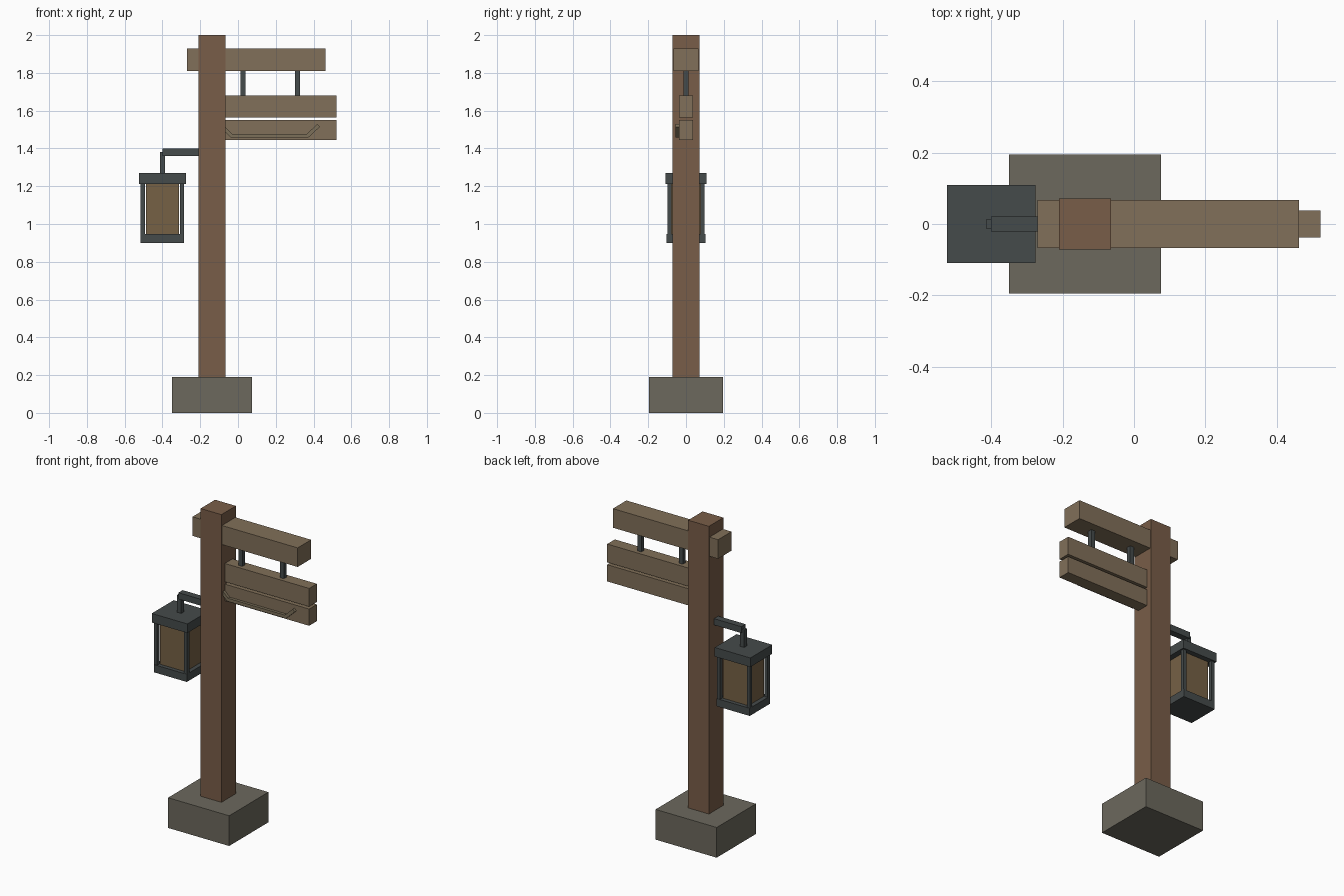
import bpy, bmesh
from mathutils import Vector

if "Cube" in bpy.data.objects:
    bpy.data.objects.remove(bpy.data.objects["Cube"])


def material(name, rgb):
    m = bpy.data.materials.new(name)
    m.diffuse_color = (*rgb, 1)
    m.use_nodes = True
    m.node_tree.nodes["Principled BSDF"].inputs["Base Color"].default_value = m.diffuse_color
    return m


POST = material("post_wood", (0.19, 0.11, 0.065))
PLANK = material("plank_wood", (0.22, 0.16, 0.10))
STONE = material("stone", (0.15, 0.14, 0.11))
IRON = material("iron", (0.06, 0.07, 0.07))
GLASS = material("amber_glass", (0.18, 0.12, 0.06))
TRIM = material("trim_wood", (0.20, 0.16, 0.10))


def finish(name, bm, mat):
    bmesh.ops.recalc_face_normals(bm, faces=bm.faces)
    me = bpy.data.meshes.new(name)
    bm.to_mesh(me)
    bm.free()
    me.materials.append(mat)
    ob = bpy.data.objects.new(name, me)
    bpy.context.collection.objects.link(ob)
    return ob


def box(name, x, y, z, mat):
    """Box from (min, max) ranges on each axis."""
    bm = bmesh.new()
    bmesh.ops.create_cube(bm, size=1)
    for v in bm.verts:
        v.co = [r[0] if c < 0 else r[1] for c, r in zip(v.co, (x, y, z))]
    return finish(name, bm, mat)


def sym(h):
    return (-h, h)


def strip(name, path, width, y, mat):
    """Flat mitred strip following an (x, z) path, extruded along y."""
    pts = [Vector(p) for p in path]
    left, right = [], []
    for i, p in enumerate(pts):
        a = (p - pts[i - 1]).normalized() if i > 0 else None
        b = (pts[i + 1] - p).normalized() if i < len(pts) - 1 else None
        a, b = a or b, b or a
        t = (a + b).normalized()
        off = Vector((-t.y, t.x)) * (width / 2 / t.dot(a))
        left.append(p + off)
        right.append(p - off)
    bm = bmesh.new()
    rings = []
    for l, r in zip(left, right):
        rings.append([bm.verts.new((q.x, yy, q.y)) for q, yy in
                      ((l, y[0]), (r, y[0]), (r, y[1]), (l, y[1]))])
    for r0, r1 in zip(rings, rings[1:]):
        for k in range(4):
            n = (k + 1) % 4
            bm.faces.new((r0[k], r0[n], r1[n], r1[k]))
    bm.faces.new(rings[0])
    bm.faces.new(rings[-1])
    return finish(name, bm, mat)


# Stone base, post and top beam
box("stone_base", (-0.35, 0.075), sym(0.195), (0, 0.19), STONE)
box("post", (-0.21, -0.065), sym(0.072), (0.19, 2.0), POST)
box("top_beam", (-0.27, 0.462), sym(0.067), (1.81, 1.93), PLANK)

# Hanging sign: two boards, iron hangers, carved trim on the lower board
box("sign_board_upper", (-0.07, 0.522), sym(0.038), (1.565, 1.68), PLANK)
box("sign_board_lower", (-0.07, 0.522), sym(0.038), (1.445, 1.55), PLANK)
for i, x in enumerate((0.026, 0.315)):
    box(f"sign_hanger_{i + 1}", (x - 0.014, x + 0.014), sym(0.014), (1.68, 1.81), IRON)
strip("sign_trim", [(-0.09, 1.522), (-0.034, 1.467), (0.368, 1.467), (0.427, 1.522)],
      0.02, (-0.056, -0.036), TRIM)

# Lantern bracket
LX = -0.4
box("lantern_arm", (LX, -0.2), sym(0.021), (1.36, 1.40), IRON)
box("lantern_stem", (LX - 0.014, LX + 0.014), sym(0.013), (1.26, 1.38), IRON)

# Lantern
box("lantern_cap", (LX - 0.124, LX + 0.124), sym(0.109), (1.213, 1.27), IRON)
box("lantern_floor", (LX - 0.115, LX + 0.115), sym(0.102), (0.90, 0.948), IRON)
box("lantern_glass", (LX - 0.088, LX + 0.088), sym(0.077), (0.945, 1.215), GLASS)
for i, (sx, sy) in enumerate(((-1, -1), (1, -1), (1, 1), (-1, 1))):
    cx, cy = LX + sx * 0.104, sy * 0.088
    box(f"lantern_corner_{i + 1}", (cx - 0.011, cx + 0.011), (cy - 0.011, cy + 0.011),
        (0.94, 1.22), IRON)
